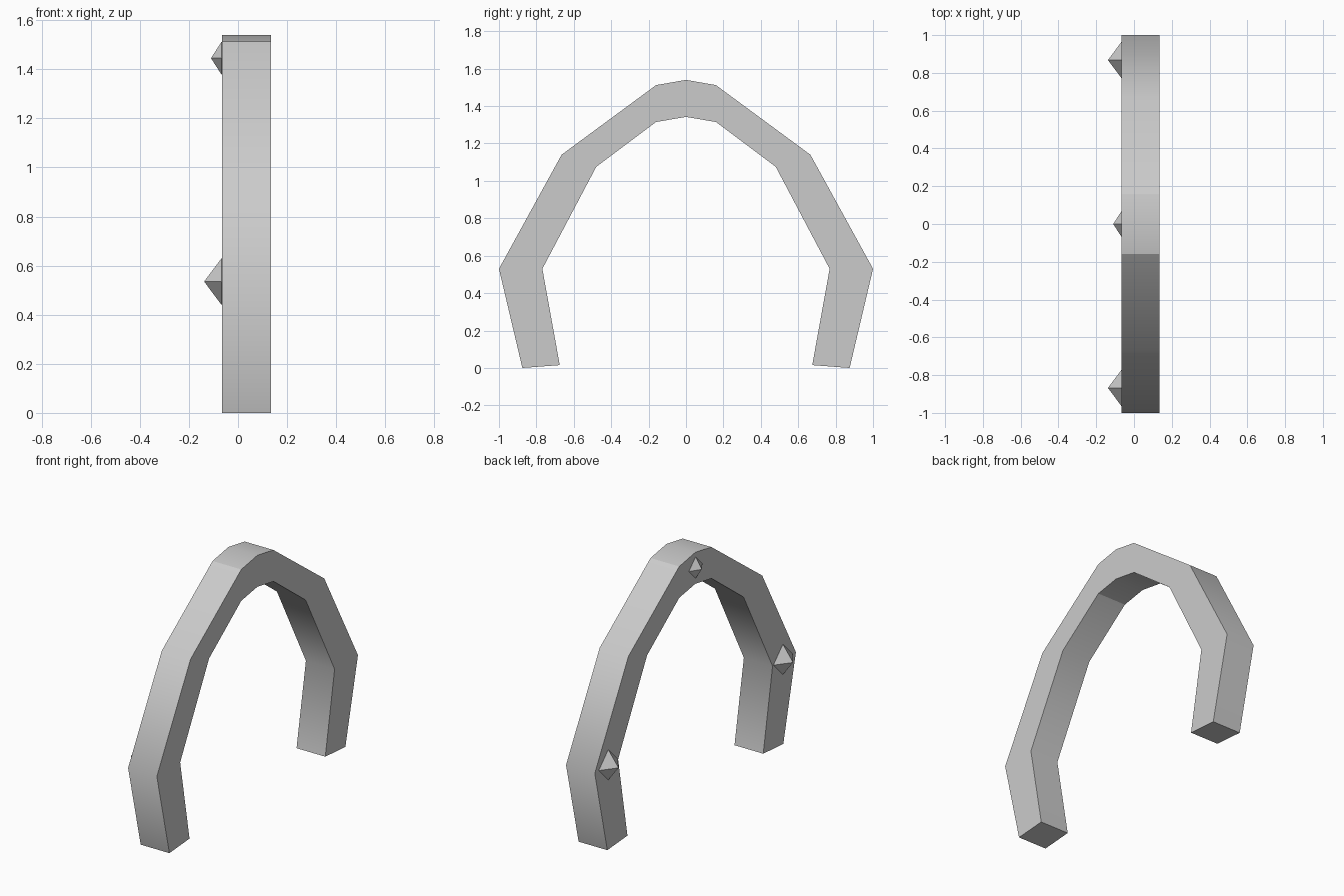
import bpy, bmesh, math

if "Cube" in bpy.data.objects:
    bpy.data.objects.remove(bpy.data.objects["Cube"])

X_BACK, X_FRONT = -0.065, 0.135   # the two flat sides of the arch

# (outer y, outer z, inner y, inner z) from right foot to crown
half = [(0.875, 0.0, 0.675, 0.015), (1.0, 0.53, 0.768, 0.53),
        (0.665, 1.14, 0.48, 1.075), (0.16, 1.512, 0.16, 1.315)]
crown = [(0.0, 1.54, 0.0, 1.342)]
sections = half + crown + [(-a, b, -c, d) for a, b, c, d in reversed(half)]


def finish(bm, name):
    bmesh.ops.recalc_face_normals(bm, faces=bm.faces)
    mesh = bpy.data.meshes.new(name)
    bm.to_mesh(mesh)
    bm.free()
    ob = bpy.data.objects.new(name, mesh)
    bpy.context.collection.objects.link(ob)
    return ob


# Arch: four-sided sections bridged along the curve
bm = bmesh.new()
rings = [[bm.verts.new(p) for p in ((X_BACK, oy, oz), (X_FRONT, oy, oz),
                                    (X_FRONT, iy, iz), (X_BACK, iy, iz))]
         for oy, oz, iy, iz in sections]
for a, b in zip(rings, rings[1:]):
    for i in range(4):
        j = (i + 1) % 4
        bm.faces.new((a[i], a[j], b[j], b[i]))
bm.faces.new(rings[0])
bm.faces.new(rings[-1])
bmesh.ops.recalc_face_normals(bm, faces=bm.faces)
# Smooth along the curve, crisp at the corners and around the crown
for f in bm.faces:
    f.smooth = True
for e in bm.edges:
    at_crown = all(abs(abs(v.co.y) - 0.16) < 1e-4 for v in e.verts)
    e.smooth = e.calc_face_angle() < math.radians(50) and not at_crown
finish(bm, "arch")


# Studs: flat-faced four-sided points on the -x side
def stud(name, y, z, radius, height):
    bm = bmesh.new()
    base = [bm.verts.new((X_BACK - 0.002, y + radius * math.cos(k * math.pi / 2),
                          z + radius * math.sin(k * math.pi / 2))) for k in range(4)]
    for tip_x in (X_BACK - height, X_BACK + height):   # inner half sits in the arch
        tip = bm.verts.new((tip_x, y, z))
        for k in range(4):
            bm.faces.new((base[k], base[(k + 1) % 4], tip))
    finish(bm, name)


stud("right_stud", 0.868, 0.535, 0.095, 0.073)
stud("left_stud", -0.868, 0.535, 0.095, 0.073)
stud("crown_stud", 0.0, 1.445, 0.067, 0.045)
